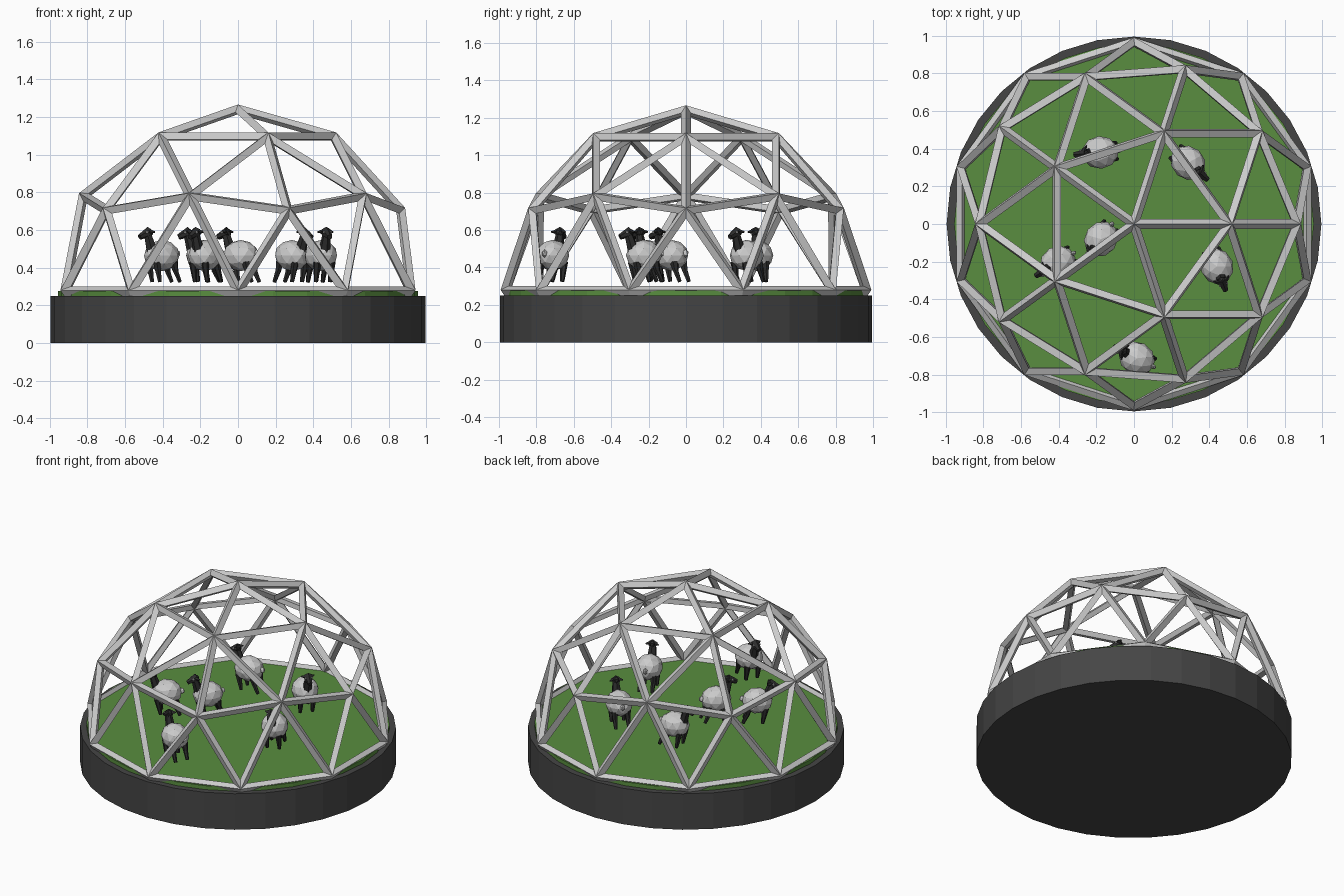
import bpy, bmesh, math
from mathutils import Vector, Matrix

if "Cube" in bpy.data.objects:
    bpy.data.objects.remove(bpy.data.objects["Cube"])


def material(name, rgb):
    m = bpy.data.materials.new(name)
    m.diffuse_color = (*rgb, 1)
    m.use_nodes = True
    m.node_tree.nodes["Principled BSDF"].inputs["Base Color"].default_value = m.diffuse_color
    return m


dark = material("dark_grey", (0.06, 0.06, 0.06))
green = material("grass_green", (0.1, 0.27, 0.05))
black = material("soft_black", (0.025, 0.025, 0.025))


def add_object(name, mesh, mat=None):
    ob = bpy.data.objects.new(name, mesh)
    bpy.context.collection.objects.link(ob)
    if mat and not mesh.materials:
        mesh.materials.append(mat)
    return ob


def to_mesh(name, bm):
    mesh = bpy.data.meshes.new(name)
    bm.to_mesh(mesh)
    bm.free()
    return mesh


def rod(bm, a, b, r1, r2, sides=6):
    a, b = Vector(a), Vector(b)
    d = b - a
    mat = Matrix.Translation((a + b) / 2) @ d.to_track_quat('Z', 'Y').to_matrix().to_4x4()
    bmesh.ops.create_cone(bm, cap_ends=True, segments=sides, radius1=r1,
                          radius2=r2, depth=d.length, matrix=mat)


def blob(bm, centre, size, sub=1):
    bmesh.ops.create_icosphere(bm, subdivisions=sub, radius=1,
                               matrix=Matrix.Translation(centre) @ Matrix.Diagonal((*size, 1)))


def disc(name, radius, z0, z1, mat):
    bm = bmesh.new()
    rod(bm, (0, 0, z0), (0, 0, z1), radius, radius, 32)
    add_object(name, to_mesh(name, bm), mat)


# Round base and turf
disc("base", 0.995, 0, 0.25, dark)
disc("grass", 0.955, 0.245, 0.277, green)

# Geodesic dome: upper half of an icosphere turned into struts
bm = bmesh.new()
bmesh.ops.create_icosphere(bm, subdivisions=2, radius=0.966)
bmesh.ops.delete(bm, geom=[v for v in bm.verts if v.co.z < -0.01], context='VERTS')
dome = add_object("dome_frame", to_mesh("dome_frame", bm))
dome.location.z = 0.275
wire = dome.modifiers.new("struts", 'WIREFRAME')
wire.thickness = 0.052
wire.offset = 0
wire.use_even_offset = True
wire.use_boundary = True

# Sheep fleece with a small tail
bm = bmesh.new()
blob(bm, (0, 0, 0.465), (0.098, 0.087, 0.083), 2)
blob(bm, (-0.095, 0, 0.475), (0.02, 0.014, 0.022))
fleece = to_mesh("fleece", bm)

# Sheep legs, neck, head and ears
bm = bmesh.new()
for s in (-1, 1):
    rod(bm, (0.055, s * 0.04, 0.43), (0.035, s * 0.04, 0.325), 0.022, 0.011)
    rod(bm, (-0.05, s * 0.04, 0.43), (-0.062, s * 0.042, 0.38), 0.024, 0.015)
    rod(bm, (-0.058, s * 0.042, 0.39), (-0.088, s * 0.042, 0.325), 0.016, 0.011)
    rod(bm, (0.085, s * 0.018, 0.592), (0.068, s * 0.043, 0.59), 0.013, 0.004, 4)
rod(bm, (0.06, 0, 0.49), (0.09, 0, 0.585), 0.032, 0.021)
rod(bm, (0.075, 0, 0.592), (0.137, 0, 0.563), 0.028, 0.015)
blob(bm, (0.083, 0, 0.588), (0.026, 0.025, 0.023))
limbs = to_mesh("limbs", bm)

# Pale eyes
bm = bmesh.new()
for s in (-1, 1):
    blob(bm, (0.103, s * 0.02, 0.588), (0.008, 0.006, 0.008))
eyes = to_mesh("eyes", bm)

# Flock: x, y, heading in degrees
flock = [(-0.18, 0.38, 185), (0.287, 0.325, -41), (-0.175, -0.08, -126),
         (-0.405, -0.205, -149), (0.44, -0.225, -70), (0.015, -0.713, 153)]
for x, y, a in flock:
    for name, mesh, mat in (("sheep_fleece", fleece, None),
                            ("sheep_head_and_legs", limbs, black),
                            ("sheep_eyes", eyes, None)):
        ob = add_object(name, mesh, mat)
        ob.location = (x, y, 0)
        ob.rotation_euler.z = math.radians(a)
